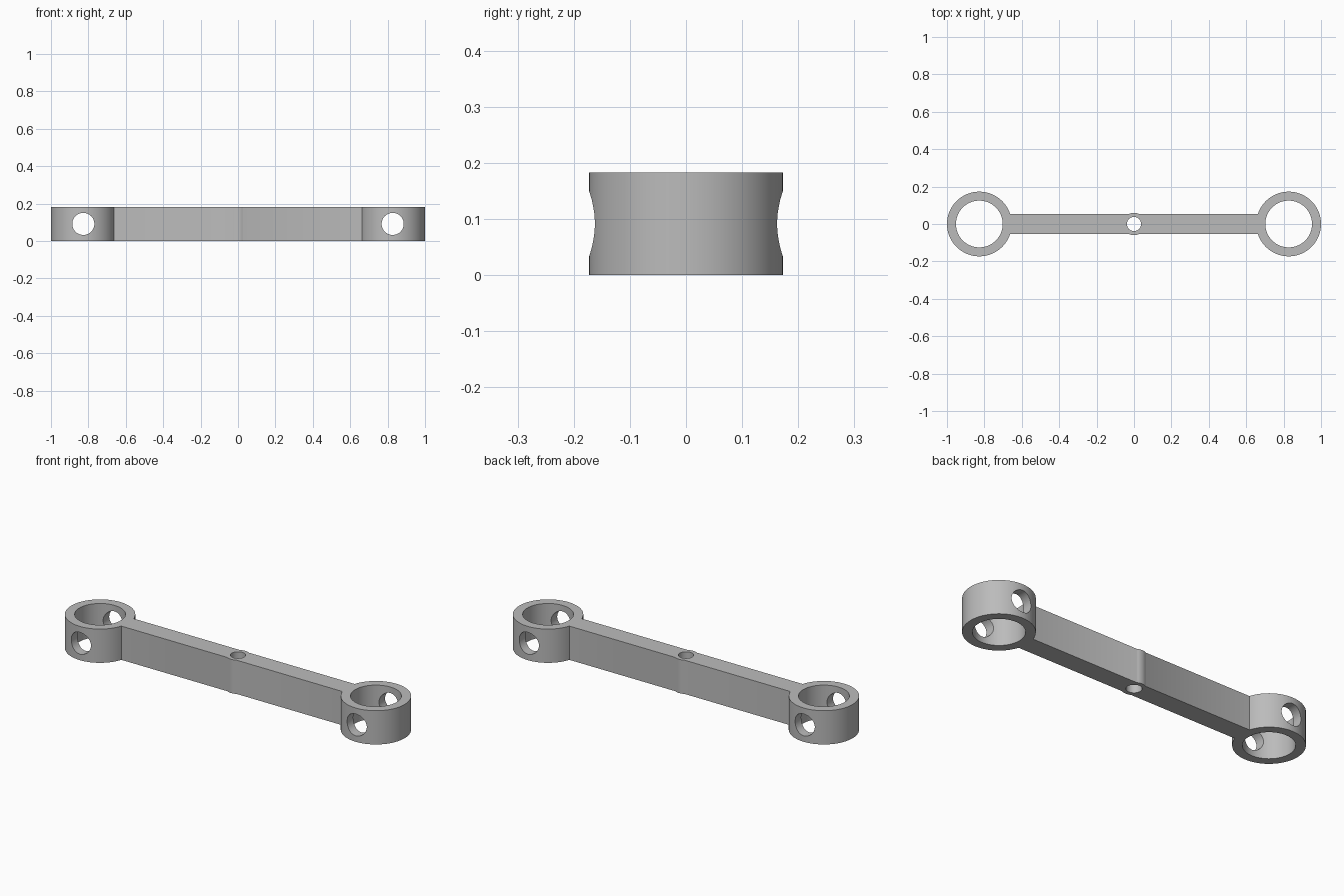
import bpy
import math

if "Cube" in bpy.data.objects:
    bpy.data.objects.remove(bpy.data.objects["Cube"], do_unlink=True)

HEIGHT = 0.183
MID = HEIGHT / 2
RING_X = 0.827
RING_R = 0.173
BORE_R = 0.125
CROSS_R = 0.059
BAR_WIDTH = 0.106

grey = bpy.data.materials.new("plain grey")
grey.use_nodes = True
colour = (0.5, 0.5, 0.5, 1)
grey.diffuse_color = colour
grey.node_tree.nodes["Principled BSDF"].inputs["Base Color"].default_value = colour


def cylinder(name, x, radius, depth, tilt=0.0):
    bpy.ops.mesh.primitive_cylinder_add(vertices=64, radius=radius, depth=depth,
                                        location=(x, 0, MID), rotation=(tilt, 0, 0))
    obj = bpy.context.object
    obj.name = name
    return obj


def combine(target, other, operation):
    mod = target.modifiers.new(operation.lower(), "BOOLEAN")
    mod.operation = operation
    mod.solver = "EXACT"
    mod.object = other
    bpy.context.view_layer.objects.active = target
    bpy.ops.object.modifier_apply(modifier=mod.name)
    bpy.data.objects.remove(other, do_unlink=True)


# Straight bar between the ring centres
bpy.ops.mesh.primitive_cube_add(size=1, location=(0, 0, MID))
link = bpy.context.object
link.name = "connecting_link"
link.scale = (2 * RING_X, BAR_WIDTH, HEIGHT)
bpy.ops.object.transform_apply(location=False, rotation=False, scale=True)

# End rings and the slim centre boss
for x, radius in ((-RING_X, RING_R), (RING_X, RING_R), (0, 0.06)):
    combine(link, cylinder("boss", x, radius, HEIGHT), "UNION")

# Vertical bores
for x, radius in ((-RING_X, BORE_R), (RING_X, BORE_R), (0, 0.038)):
    combine(link, cylinder("bore", x, radius, 1), "DIFFERENCE")

# Cross holes from front to back through each ring
for x in (-RING_X, RING_X):
    combine(link, cylinder("cross_hole", x, CROSS_R, 1, math.pi / 2), "DIFFERENCE")

# Finish
link.data.materials.clear()
link.data.materials.append(grey)
for face in link.data.polygons:
    face.material_index = 0
bpy.ops.object.select_all(action="DESELECT")
link.select_set(True)
bpy.context.view_layer.objects.active = link
bpy.ops.object.shade_smooth_by_angle(angle=math.radians(30))
